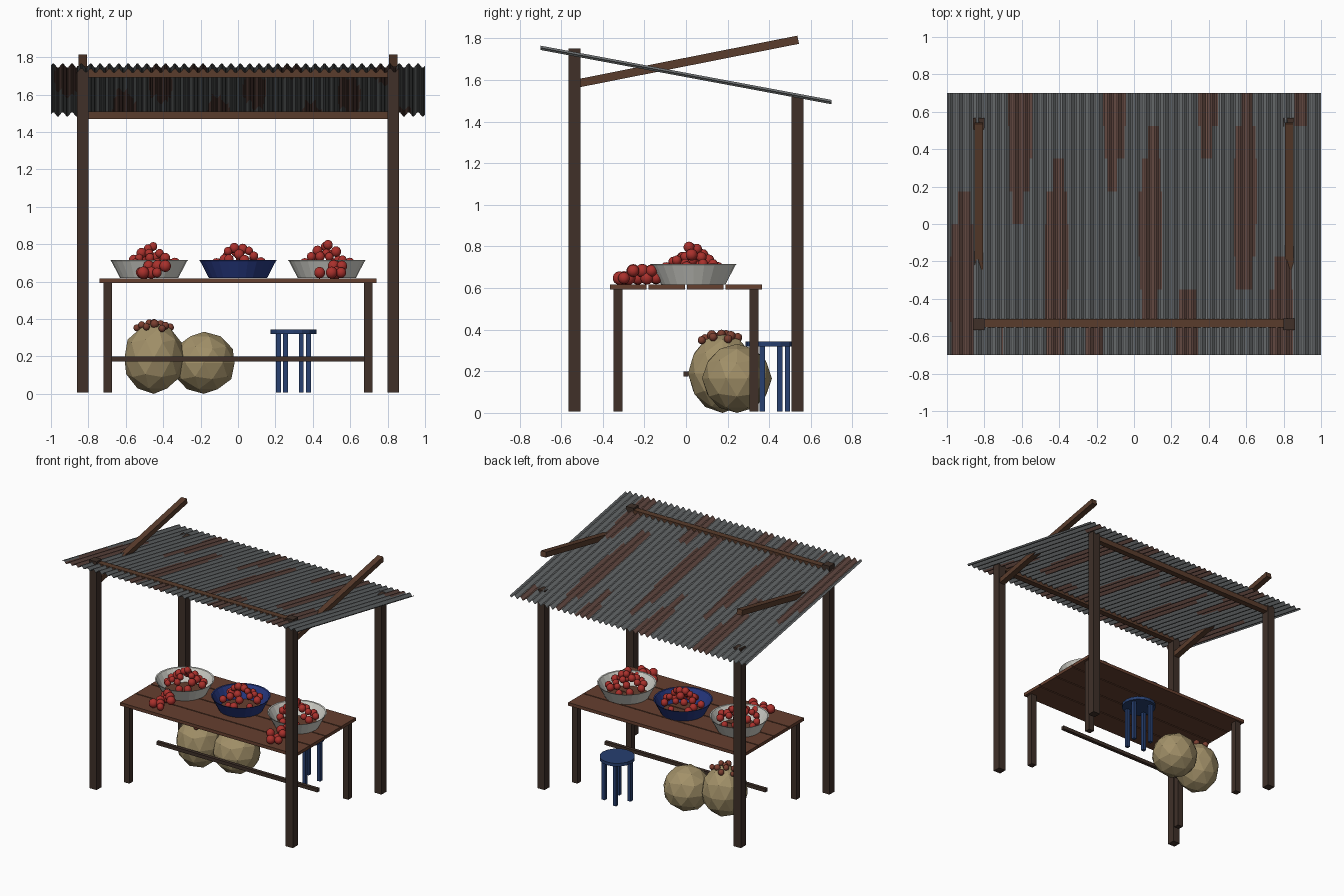
import bpy, bmesh, math, random
from mathutils import Matrix, Vector

if "Cube" in bpy.data.objects:
    bpy.data.objects.remove(bpy.data.objects["Cube"])

random.seed(4)


def material(name, rgb):
    m = bpy.data.materials.new(name)
    m.diffuse_color = (*rgb, 1)
    m.use_nodes = True
    m.node_tree.nodes["Principled BSDF"].inputs["Base Color"].default_value = m.diffuse_color
    return m


DARK = material("dark_wood", (0.05, 0.03, 0.022))
BEAM = material("beam_wood", (0.10, 0.045, 0.025))
PLANK = material("plank_wood", (0.13, 0.05, 0.028))
METAL = material("roof_metal", (0.15, 0.16, 0.165))
RUST = material("roof_rust", (0.14, 0.075, 0.06))
WHITE = material("white_enamel", (0.65, 0.65, 0.6))
BLUE = material("blue_enamel", (0.02, 0.04, 0.22))
STOOL = material("stool_blue", (0.02, 0.05, 0.16))
RED = material("tomato_red", (0.4, 0.03, 0.025))
ONION = material("onion_brown", (0.2, 0.05, 0.03))
SACK = material("sack_cloth", (0.36, 0.28, 0.14))


def finish(name, bm, *mats):
    me = bpy.data.meshes.new(name)
    bm.to_mesh(me)
    bm.free()
    for m in mats:
        me.materials.append(m)
    ob = bpy.data.objects.new(name, me)
    bpy.context.collection.objects.link(ob)
    return ob


def box(name, center, size, mat, tilt=0):
    bm = bmesh.new()
    bmesh.ops.create_cube(bm, size=1, matrix=Matrix.Translation(center)
                          @ Matrix.Rotation(tilt, 4, 'X') @ Matrix.Diagonal((*size, 1)))
    return finish(name, bm, mat)


def upright(name, x, y, width, top, mat):
    return box(name, (x, y, (top + 0.007) / 2), (width, width, top - 0.007), mat)


def balls(name, points, radius, mat):
    bm = bmesh.new()
    for p in points:
        r = radius * random.uniform(0.88, 1.12)
        bmesh.ops.create_uvsphere(bm, u_segments=10, v_segments=7, radius=r,
                                  matrix=Matrix.Translation(p))
    for f in bm.faces:
        f.smooth = True
    return finish(name, bm, mat)


# Posts, tilted rafters and cross beams
for side, x in (("left", -0.83), ("right", 0.83)):
    upright(f"front_post_{side}", x, -0.536, 0.06, 1.752, DARK)
    upright(f"back_post_{side}", x, 0.536, 0.06, 1.528, DARK)
    box(f"rafter_{side}", (x, 0, 1.687), (0.045, 1.1, 0.04), BEAM, math.radians(11.2))
box("front_beam", (0, -0.53, 1.715), (1.66, 0.045, 0.045), BEAM)
box("back_beam", (0, 0.536, 1.49), (1.66, 0.045, 0.04), BEAM)

# Corrugated roof sheet with rusty streaks
bm = bmesh.new()
COLS, ROWS, PER = 240, 8, 6
grid = []
for i in range(COLS + 1):
    wave = 0.012 * math.sin(2 * math.pi * i / PER)
    grid.append([bm.verts.new((-1 + 2 * i / COLS, -0.7 + 1.4 * j / ROWS,
                               1.755 - 0.261 * j / ROWS + wave)) for j in range(ROWS + 1)])
for i in range(COLS):
    for j in range(ROWS):
        f = bm.faces.new((grid[i][j], grid[i + 1][j], grid[i + 1][j + 1], grid[i][j + 1]))
        x = i / COLS
        streak = math.sin(23 * x + 0.5 * j) + math.sin(51 * x - 0.3 * j)
        f.material_index = 1 if streak > 0.7 else 0
finish("corrugated_roof", bm, METAL, RUST)

# Table
for k in range(4):
    box(f"table_plank_{k + 1}", (0, -0.2775 + 0.185 * k, 0.605), (1.48, 0.177, 0.024), PLANK)
for sx in (-1, 1):
    for sy in (-1, 1):
        upright(f"table_leg_{'left' if sx < 0 else 'right'}_{'front' if sy < 0 else 'back'}",
                sx * 0.697, sy * 0.327, 0.045, 0.594, DARK)
box("table_stretcher", (0, 0, 0.187), (1.36, 0.026, 0.026), DARK)


# Open flared bowls
def bowl(name, x, y, mat):
    profile = [(0.155, 0.618), (0.2, 0.705), (0.207, 0.715), (0.198, 0.712), (0.15, 0.62)]
    n = 24
    bm = bmesh.new()
    rings = [[bm.verts.new((x + r * math.cos(2 * math.pi * k / n),
                            y + r * math.sin(2 * math.pi * k / n), z)) for k in range(n)]
             for r, z in profile]
    for a, b in zip(rings, rings[1:]):
        for k in range(n):
            m = (k + 1) % n
            bm.faces.new((a[k], a[m], b[m], b[k]))
    finish(name, bm, mat)


# Heap of tomatoes: rings of (radius, height, count)
def heap(x, y):
    pts = []
    for r, z, n in ((0.13, 0.69, 9), (0.085, 0.725, 7), (0.05, 0.755, 4), (0.015, 0.785, 2)):
        turn = random.uniform(0, 6)
        for k in range(n):
            a = turn + 2 * math.pi * k / n + random.uniform(-0.2, 0.2)
            q = r + random.uniform(-0.012, 0.012)
            pts.append((x + q * math.cos(a), y + q * math.sin(a),
                        z + random.uniform(-0.012, 0.012)))
    return pts


for label, x, mat in (("left", -0.475, WHITE), ("middle", 0, BLUE), ("right", 0.475, WHITE)):
    bowl(f"bowl_{label}", x, 0.035, mat)
    balls(f"bowl_tomatoes_{label}", heap(x, 0.035), 0.026, RED)

# Loose tomatoes spilled on the table in front of the outer bowls
for label, x in (("left", -0.45), ("right", 0.49)):
    pts = []
    for k in range(9):
        y = -0.32 + 0.022 * k
        pts.append((x + random.uniform(-0.07, 0.07), y, 0.648 + (0.035 if k in (3, 5, 7) else 0)))
    balls(f"loose_tomatoes_{label}", pts, 0.03, RED)

# Sacks under the table
for name, c, s in (("sack_tall", (-0.45, 0.175, 0.19), (0.165, 0.165, 0.19)),
                   ("sack_short", (-0.182, 0.245, 0.166), (0.172, 0.168, 0.166))):
    bm = bmesh.new()
    bmesh.ops.create_icosphere(bm, subdivisions=2, radius=1,
                               matrix=Matrix.Translation(c) @ Matrix.Diagonal((*s, 1)))
    finish(name, bm, SACK)

# Onions on the tall sack
pts = []
for k in range(11):
    a, r = 2.4 * k, 0.033 * math.sqrt(k)
    pts.append((-0.45 + r * math.cos(a), 0.17 + r * math.sin(a), 0.38 - 2.8 * r * r))
balls("onions", pts, 0.021, ONION)

# Stool
SX, SY = 0.296, 0.408
bm = bmesh.new()
bmesh.ops.create_cone(bm, cap_ends=True, segments=16, radius1=0.123, radius2=0.123, depth=0.024,
                      matrix=Matrix.Translation((SX, SY, 0.331)))
finish("stool_seat", bm, STOOL)
for k, (dx, dy) in enumerate(((0.08, 0.042), (-0.042, 0.08), (-0.08, -0.042), (0.042, -0.08))):
    upright(f"stool_leg_{k + 1}", SX + dx, SY + dy, 0.026, 0.322, STOOL)
